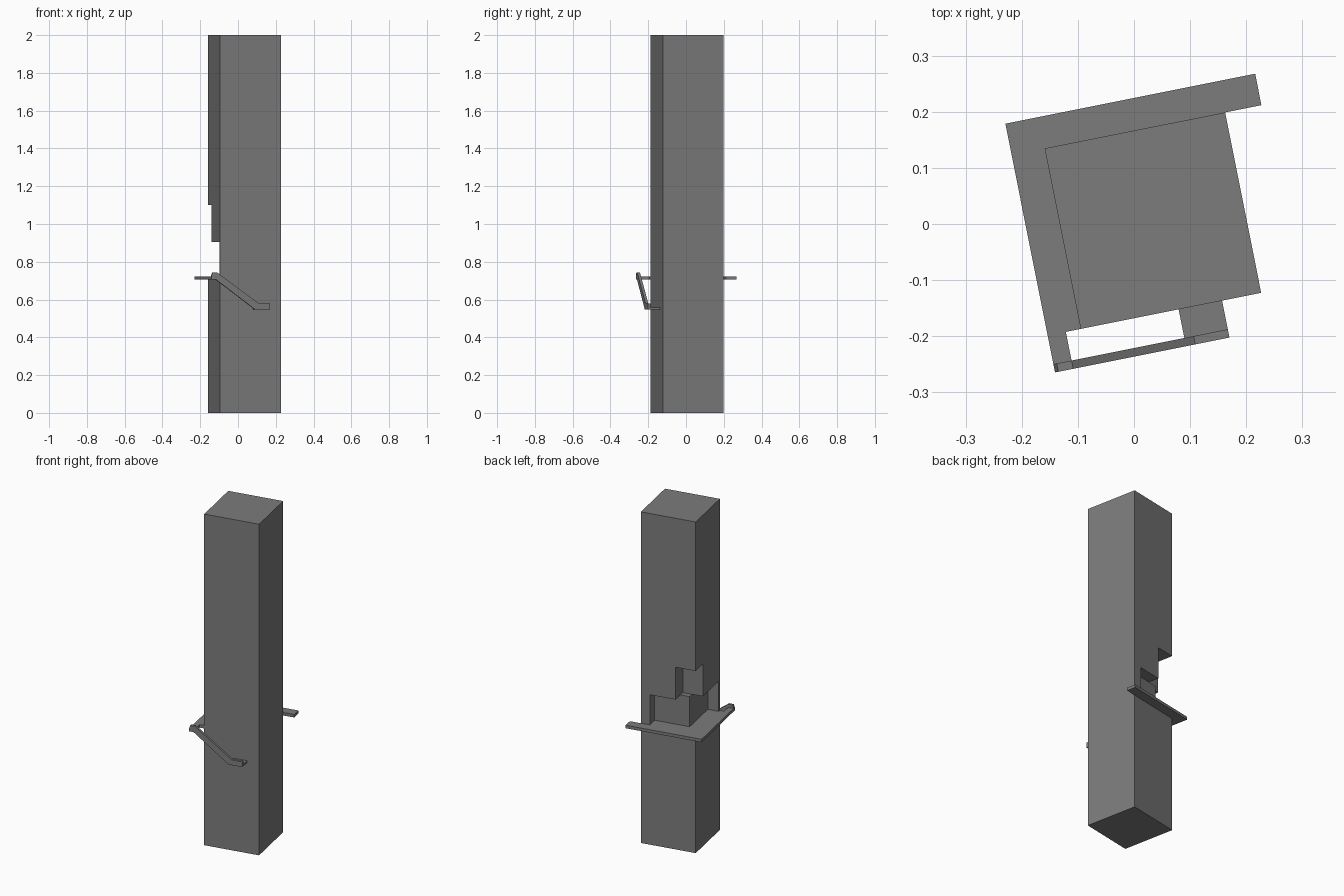
import bpy, bmesh, math
from mathutils import Matrix

cube = bpy.data.objects.get("Cube")
if cube:
    bpy.data.objects.remove(cube, do_unlink=True)

# One grey for everything
stone = bpy.data.materials.new("dark_grey_stone")
stone.use_nodes = True
grey = (0.2, 0.2, 0.2, 1)
stone.diffuse_color = grey
bsdf = next(n for n in stone.node_tree.nodes if n.type == 'BSDF_PRINCIPLED')
bsdf.inputs["Base Color"].default_value = grey

# Local frame: origin at the pillar's front right foot, turned about z
FRAME = Matrix.Translation((-0.095, -0.187, 0)) @ Matrix.Rotation(math.radians(11.3), 4, 'Z')
SIDE = 0.328
DECK_LOW, DECK_TOP = 0.705, 0.723


def prism(name, outline, low, high, axis='Z'):
    """Extrude an outline: (x, y) along z, or (x, z) along y."""
    bm = bmesh.new()
    place = (lambda a, b, h: (a, b, h)) if axis == 'Z' else (lambda a, b, h: (a, h, b))
    face = bm.faces.new([bm.verts.new(place(a, b, low)) for a, b in outline])
    grown = bmesh.ops.extrude_face_region(bm, geom=[face])["geom"]
    top = [v for v in grown if isinstance(v, bmesh.types.BMVert)]
    bmesh.ops.translate(bm, verts=top, vec=place(0, 0, high - low))
    bmesh.ops.recalc_face_normals(bm, faces=bm.faces)
    mesh = bpy.data.meshes.new(name)
    bm.to_mesh(mesh)
    bm.free()
    mesh.materials.append(stone)
    obj = bpy.data.objects.new(name, mesh)
    bpy.context.collection.objects.link(obj)
    obj.matrix_world = FRAME
    return obj


def box(name, x0, x1, y0, y1, z0, z1):
    return prism(name, [(x0, y0), (x1, y0), (x1, y1), (x0, y1)], z0, z1)


# Tall square pillar
pillar = box("pillar", 0, SIDE, 0, SIDE, 0, 2)

# Walkway recess around the corner, and a smaller recess above it
OUT = 0.5
walkway = [(-OUT, 0.015), (0.065, 0.015), (0.065, 0.262), (0.274, 0.262), (0.274, OUT), (-OUT, OUT)]
cutters = [
    prism("walkway_cutter", walkway, DECK_LOW + 0.01, 0.905),
    box("upper_recess_cutter", -OUT, 0.12, 0.23, OUT, 0.905, 1.1),
]
bpy.context.view_layer.objects.active = pillar
for cutter in cutters:
    cutter.hide_render = True
    cut = pillar.modifiers.new("recess", 'BOOLEAN')
    cut.operation = 'DIFFERENCE'
    cut.solver = 'EXACT'
    cut.object = cutter
    bpy.ops.object.modifier_apply(modifier=cut.name)
for cutter in cutters:
    bpy.data.objects.remove(cutter, do_unlink=True)

# L-shaped deck filling the recess floor and overhanging two sides
deck = [(-0.06, -0.055), (-0.027, -0.055), (-0.027, 0), (0, 0), (0, 0.015), (0.065, 0.015),
        (0.065, 0.262), (0.274, 0.262), (0.274, SIDE), (0.394, SIDE), (0.394, 0.385), (-0.06, 0.385)]
prism("deck", deck, DECK_LOW, DECK_TOP)

# Sloping rail down the front
rail = [(-0.06, 0.705), (-0.034, 0.705), (0.175, 0.548), (0.257, 0.548), (0.257, 0.58),
        (0.195, 0.58), (-0.027, 0.742), (-0.054, 0.742), (-0.06, 0.725)]
prism("sloping_rail", rail, -0.067, -0.052, 'Y')

# Small landing at the foot of the rail
box("landing", 0.178, 0.257, -0.052, 0, 0.548, 0.558)
